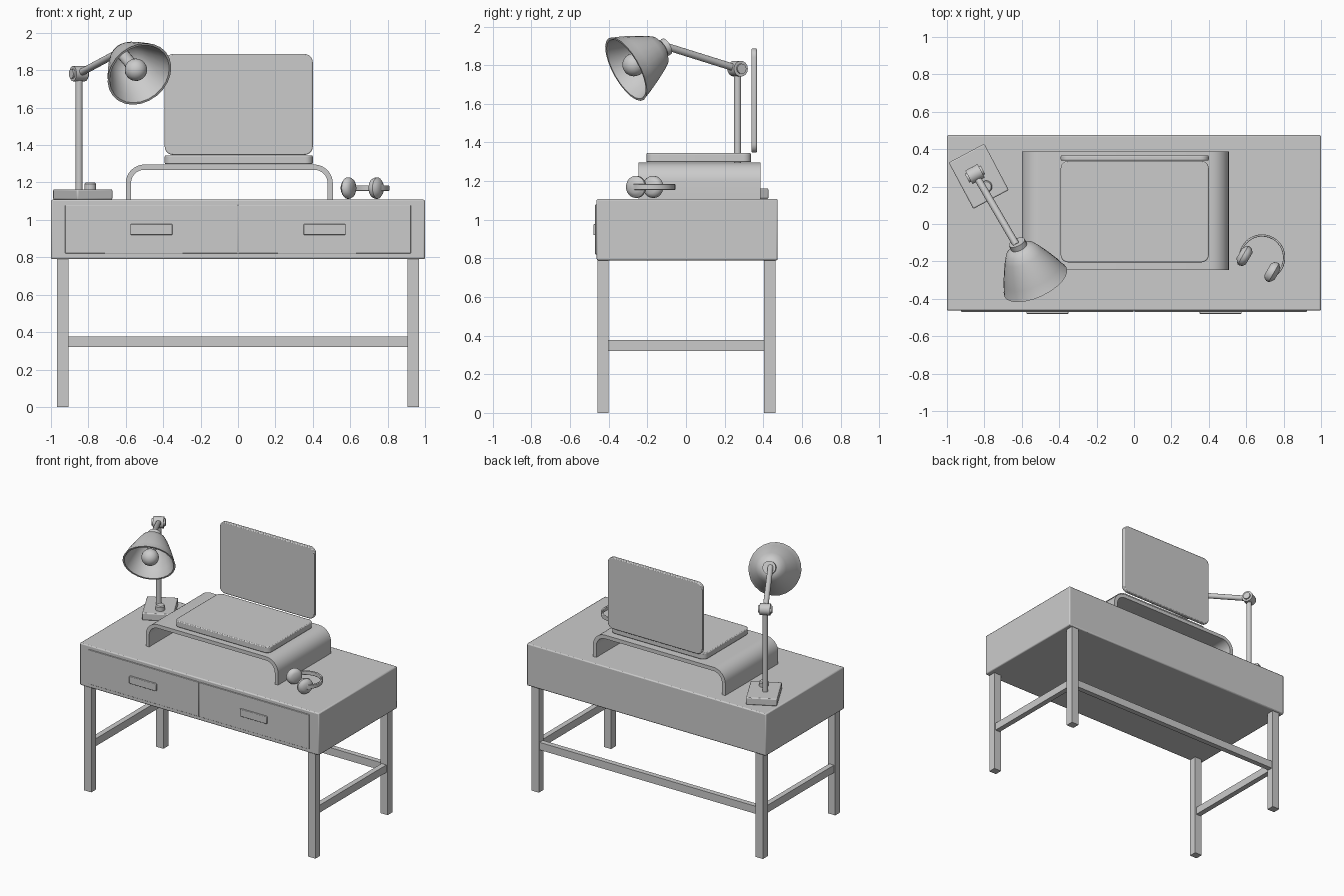
import bpy, bmesh
from math import sin, cos, pi, radians
from mathutils import Vector, Matrix

if "Cube" in bpy.data.objects:
    bpy.data.objects.remove(bpy.data.objects["Cube"])

grey = bpy.data.materials.new("plain_grey")
grey.use_nodes = True
GREY = (0.6, 0.6, 0.6, 1)
grey.diffuse_color = GREY
grey.node_tree.nodes["Principled BSDF"].inputs["Base Color"].default_value = GREY


def finish(name, bm, matrix=None, bevel=0, smooth=True):
    """Turn a bmesh into a shaded object with an optional edge bevel."""
    bmesh.ops.recalc_face_normals(bm, faces=bm.faces)
    mesh = bpy.data.meshes.new(name)
    bm.to_mesh(mesh)
    bm.free()
    mesh.materials.append(grey)
    ob = bpy.data.objects.new(name, mesh)
    bpy.context.collection.objects.link(ob)
    if matrix is not None:
        ob.matrix_world = matrix
    if bevel:
        mod = ob.modifiers.new("soft_edges", 'BEVEL')
        mod.width, mod.segments, mod.limit_method = bevel, 2, 'ANGLE'
    if smooth:
        bpy.ops.object.select_all(action='DESELECT')
        ob.select_set(True)
        bpy.context.view_layer.objects.active = ob
        bpy.ops.object.shade_smooth_by_angle(angle=radians(35))
    return ob


def box(name, x, y, z, bevel=0, turn=0, round_axis=None, radius=0):
    """Box from ranges; edges along round_axis may be rounded."""
    size = Vector((r[1] - r[0] for r in (x, y, z)))
    centre = Vector(((r[0] + r[1]) / 2 for r in (x, y, z)))
    bm = bmesh.new()
    bmesh.ops.create_cube(bm, size=1)
    bmesh.ops.scale(bm, vec=size, verts=bm.verts)
    if round_axis is not None:
        edges = [e for e in bm.edges
                 if abs((e.verts[0].co - e.verts[1].co).normalized()[round_axis]) > 0.9]
        bmesh.ops.bevel(bm, geom=edges, offset=radius, segments=6,
                        profile=0.5, affect='EDGES')
    return finish(name, bm, Matrix.Translation(centre) @ Matrix.Rotation(turn, 4, 'Z'), bevel)


def lathe(name, profile, origin, axis, steps=24):
    """Spin (radius, height) points about an axis through origin."""
    bm = bmesh.new()
    verts = [bm.verts.new((r, 0, h)) for r, h in profile]
    edges = [bm.edges.new(pair) for pair in zip(verts, verts[1:])]
    bmesh.ops.spin(bm, geom=verts + edges, cent=(0, 0, 0), axis=(0, 0, 1),
                   angle=2 * pi, steps=steps)
    bmesh.ops.remove_doubles(bm, verts=bm.verts, dist=0.0005)
    turn = Vector(axis).to_track_quat('Z', 'Y').to_matrix().to_4x4()
    return finish(name, bm, Matrix.Translation(origin) @ turn)


def rod(name, a, b, radius, steps=16):
    a, b = Vector(a), Vector(b)
    length = (b - a).length
    return lathe(name, [(0, 0), (radius, 0), (radius, length), (0, length)], a, b - a, steps)


# Desk body, drawers and handles
DESK_TOP = 1.108
box("desk_body", (-1, 1), (-0.463, 0.475), (0.79, DESK_TOP), bevel=0.008)
for side, x in (("right", -0.463), ("left", 0.463)):
    box(side + "_drawer", (x - 0.461, x + 0.461), (-0.47, -0.44), (0.82, 1.08), bevel=0.003)
    box(side + "_handle", (x - 0.113, x + 0.113), (-0.48, -0.46), (0.92, 0.977), bevel=0.004)

# Legs and stretchers
for side, s in (("right", -1), ("left", 1)):
    xs = sorted((s * 0.907, s * 0.968))
    for end, ys in (("front", (-0.457, -0.4)), ("back", (0.405, 0.463))):
        box(f"{end}_{side}_leg", xs, ys, (0, 0.8))
    box(side + "_stretcher", (s * 0.9375 - 0.02, s * 0.9375 + 0.02), (-0.41, 0.415), (0.32, 0.377))
box("back_stretcher", (-0.915, 0.915), (0.414, 0.454), (0.32, 0.377))

# Arched stand, one bent sheet
LEFT, RIGHT, TOP, THICK, BEND = -0.60, 0.507, 1.296, 0.028, 0.1


def arch(inset):
    r = BEND - inset
    points = [(LEFT + inset, DESK_TOP)]
    for cx, start in ((LEFT + BEND, pi), (RIGHT - BEND, pi / 2)):
        for i in range(9):
            a = start - i * pi / 16
            points.append((cx + r * cos(a), TOP - BEND + r * sin(a)))
    return points + [(RIGHT - inset, DESK_TOP)]


bm = bmesh.new()
outer, inner = ([bm.verts.new((x, -0.245, z)) for x, z in arch(i)] for i in (0, THICK))
strip = [bm.faces.new((outer[i], outer[i + 1], inner[i + 1], inner[i]))
         for i in range(len(outer) - 1)]
extruded = bmesh.ops.extrude_face_region(bm, geom=strip, use_keep_orig=True)["geom"]
bmesh.ops.translate(bm, vec=(0, 0.632, 0),
                    verts=[v for v in extruded if isinstance(v, bmesh.types.BMVert)])
finish("monitor_stand", bm)

# Computer base and upright screen
box("computer_base", (-0.392, 0.4), (-0.205, 0.337), (1.298, 1.345), 0.006, 0, 2, 0.04)
box("computer_screen", (-0.392, 0.4), (0.339, 0.367), (1.347, 1.887), 0.006, 0, 1, 0.045)

# Lamp base, button and post
TURN = radians(28)
reach = Vector((sin(TURN), -cos(TURN), 0))
across = Vector((cos(TURN), sin(TURN), 0))
box("lamp_base", (-0.9375, -0.7225), (0.115, 0.395), (DESK_TOP, 1.163), 0.007, TURN)
lathe("lamp_button", [(0, 0), (0.032, 0), (0.032, 0.03), (0.026, 0.037), (0, 0.037)],
      (-0.79, 0.2, 1.162), (0, 0, 1))
elbow = Vector((-0.85, 0.267, 1.782))
neck = Vector((-0.63, -0.11, 1.9))
rod("lamp_post", (elbow.x, elbow.y, 1.15), elbow, 0.019)
rod("lamp_elbow", elbow - across * 0.037, elbow + across * 0.037, 0.041)
rod("lamp_elbow_pin", elbow - across * 0.048, elbow + across * 0.048, 0.026)
rod("lamp_arm", elbow, neck, 0.019)

# Lamp shade with thickness, collar and bulb
aim = Vector((0.38, -0.81, -0.45)).normalized()
mouth = Vector((-0.527, -0.31, 1.78))
shell = [(0, -0.235), (0.05, -0.232), (0.082, -0.212), (0.105, -0.175),
         (0.135, -0.115), (0.162, -0.055), (0.18, -0.006), (0.184, 0)]
lining = [(max(r - 0.012, 0), h + (0.012 if h < -0.2 else 0)) for r, h in reversed(shell)]
lathe("lamp_shade", shell + lining, mouth, aim)
rod("lamp_collar", mouth - aim * 0.262, mouth - aim * 0.225, 0.046, 20)
rod("bulb_holder", mouth - aim * 0.23, mouth - aim * 0.08, 0.032)
ball = [(0.06 * sin(i * pi / 12), -0.06 * cos(i * pi / 12)) for i in range(13)]
lathe("lamp_bulb", ball, mouth - aim * 0.05, aim)

# Headphones lying flat: two cups and a band
span = Vector((cos(pi / 6), -sin(pi / 6), 0))
crown = Vector((sin(pi / 6), cos(pi / 6), 0))
middle = Vector((0.665, -0.214, 1.17))
cup = [(0, -0.03), (0.034, -0.03), (0.05, -0.02), (0.057, -0.006), (0.057, 0.008),
       (0.045, 0.02), (0.03, 0.03), (0, 0.03)]
for side, s in (("right", -1), ("left", 1)):
    lathe(side + "_ear_cup", cup, middle + span * s * 0.087, span * s)

bm = bmesh.new()
rings = []
for i in range(25):
    a = radians(-20 + i * 220 / 24)
    out = span * cos(a) + crown * sin(a)
    hub = middle + crown * 0.04
    rings.append([bm.verts.new(hub + out * r + Vector((0, 0, z)))
                  for r, z in ((0.112, -0.015), (0.124, -0.015), (0.124, 0.015), (0.112, 0.015))])
for a, b in zip(rings, rings[1:]):
    for k in range(4):
        bm.faces.new((a[k], a[k - 1], b[k - 1], b[k]))
bm.faces.new(rings[0])
bm.faces.new(rings[-1])
finish("headphone_band", bm, bevel=0.003)
